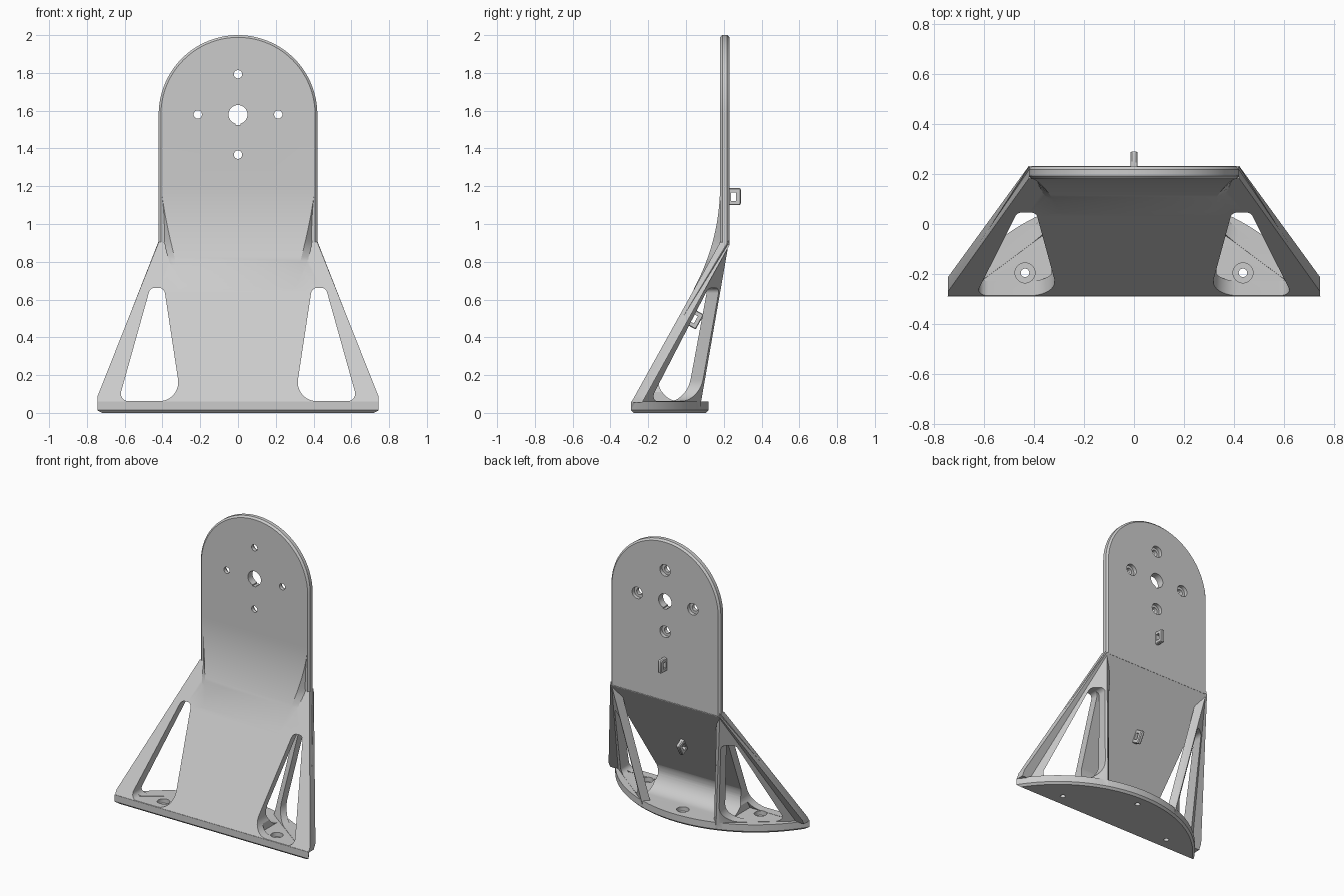
import bpy, bmesh
from math import sin, cos, pi, radians, sqrt, atan2
from mathutils import Vector

if "Cube" in bpy.data.objects:
    bpy.data.objects.remove(bpy.data.objects["Cube"])


def loft(name, rings):
    """Closed solid skinned through equal-length rings of points."""
    bm = bmesh.new()
    vs = [[bm.verts.new(p) for p in r] for r in rings]
    n = len(vs[0])
    for a, b in zip(vs, vs[1:]):
        for i in range(n):
            j = (i + 1) % n
            bm.faces.new((a[i], a[j], b[j], b[i]))
    bm.faces.new(vs[0])
    bm.faces.new(vs[-1])
    bmesh.ops.recalc_face_normals(bm, faces=bm.faces)
    me = bpy.data.meshes.new(name)
    bm.to_mesh(me)
    bm.free()
    ob = bpy.data.objects.new(name, me)
    bpy.context.collection.objects.link(ob)
    return ob


def hull(name, pts):
    bm = bmesh.new()
    for p in pts:
        bm.verts.new(p)
    bmesh.ops.convex_hull(bm, input=bm.verts)
    bmesh.ops.recalc_face_normals(bm, faces=bm.faces)
    me = bpy.data.meshes.new(name)
    bm.to_mesh(me)
    bm.free()
    ob = bpy.data.objects.new(name, me)
    bpy.context.collection.objects.link(ob)
    return ob


def rounded(corners, steps=10):
    """2D polygon from (x, y, radius) corners."""
    out, n = [], len(corners)
    for i, (x, y, r) in enumerate(corners):
        p = Vector((x, y))
        u = (Vector(corners[i - 1][:2]) - p).normalized()
        v = (Vector(corners[(i + 1) % n][:2]) - p).normalized()
        half = u.angle(v) / 2
        c = p + (u + v).normalized() * (r / sin(half))
        a = p + u * (r * cos(half) / sin(half)) - c
        b = p + v * (r * cos(half) / sin(half)) - c
        a0 = atan2(a.y, a.x)
        da = (atan2(b.y, b.x) - a0 + pi) % (2 * pi) - pi
        for k in range(steps + 1):
            t = a0 + da * k / steps
            out.append((c.x + r * cos(t), c.y + r * sin(t)))
    return out


def drill(axis, u, v, steps):
    """Stepped round cutter; steps are (radius, position along axis)."""
    rings = []
    for r, t in steps:
        c = [(u + r * cos(2 * pi * k / 32), v + r * sin(2 * pi * k / 32)) for k in range(32)]
        rings.append([(a, b, t) if axis == 'z' else (a, t, b) for a, b in c])
    return loft("drill", rings)


def boolean(target, tool, op):
    m = target.modifiers.new("bool", 'BOOLEAN')
    m.operation, m.solver, m.object = op, 'EXACT', tool
    bpy.context.view_layer.objects.active = target
    bpy.ops.object.modifier_apply(modifier=m.name)
    bpy.data.objects.remove(tool)


SLOPE, FRONT = 0.555, -0.29
def panel_y(z):
    return FRONT + SLOPE * (z - 0.055)

# base: circular segment with a chamfered underside
def base_ring(z, d):
    r, cy, f = 0.882 - d, -0.762, FRONT + d
    e = atan2(f - cy, sqrt(r * r - (f - cy) ** 2))
    return [(r * cos(e + (pi - 2 * e) * k / 64), cy + r * sin(e + (pi - 2 * e) * k / 64), z)
            for k in range(65)]

bracket = loft("bracket", [base_ring(0, 0.014), base_ring(0.014, 0), base_ring(0.06, 0)])

# upright plate with round top and chamfered rim
def plate_ring(y, d):
    r = 0.42 - d
    return [(-r, y, 0.885)] + [(-r * cos(pi * k / 64), y, 1.58 + r * sin(pi * k / 64))
                              for k in range(65)] + [(r, y, 0.885)]

plate = loft("upright_plate", [plate_ring(0.18, 0.012), plate_ring(0.192, 0),
                               plate_ring(0.218, 0), plate_ring(0.23, 0.012)])

# leaning front panel
def panel_ring(off, top):
    half = [(0.743, 0.055), (0.743, 0.09), (0.42, top)]
    pts = half + [(-x, z) for x, z in reversed(half)]
    return [(x, panel_y(z) + off, z) for x, z in pts]

panel = loft("leaning_panel", [panel_ring(0, 0.905), panel_ring(0.058, 0.89)])

# large-radius blend between panel and plate
R, lean, rings = 1.13, radians(29), []
for k in range(25):
    a = lean * k / 24
    y, z = 0.18 - R + R * cos(a), 1.2 - R * sin(a)
    w = 0.407 - 0.12 * (k / 24) ** 1.3
    yb = min(0.18, panel_y(z)) + 0.02
    rings.append([(-w, y, z), (w, y, z), (0.407, yb, z), (-0.407, yb, z)])
blend = loft("front_blend", rings)

# inner fillet between panel back and base
fil = [(-0.25, 0.05), (-0.03, 0.05)]
for k in range(17):
    a = radians(-90 - 118.5 * k / 16)
    fil.append((-0.03 + 0.118 * cos(a), 0.178 + 0.118 * sin(a)))
fil.append((-0.16, 0.235))
fillet = loft("base_fillet", [[(x, y, z) for y, z in fil] for x in (-0.33, 0.33)])

parts = [plate, panel, blend, fillet]

# side walls running from front corners to the rear edge
for s in (-1, 1):
    parts.append(hull("side_wall", [(s * x, y, z) for x, y, z in (
        (0.741, -0.288, 0.02), (0.741, -0.27, 0.09), (0.67, -0.285, 0.02),
        (0.42, 0.228, 0.91), (0.375, 0.2, 0.91),
        (0.28, 0.073, 0.02), (0.24, 0.035, 0.02))]))

# cable loops on the back
def cable_loop(y, z, tilt):
    def ring(x, d):
        pts = rounded([(-0.01 - d, -0.045 + d, 0.008), (0.06 - d, -0.045 + d, 0.008),
                       (0.06 - d, 0.045 - d, 0.008), (-0.01 - d, 0.045 - d, 0.008)], 3)
        return [(x, y + p * cos(tilt) + q * sin(tilt), z - p * sin(tilt) + q * cos(tilt))
                for p, q in pts]
    ob = loft("cable_loop", [ring(-0.014, 0.004), ring(-0.008, 0),
                             ring(0.008, 0), ring(0.014, 0.004)])
    hole = [(0.008, -0.022), (0.036, -0.022), (0.036, 0.022), (0.008, 0.022)]
    cut = loft("loop_hole", [[(x, y + p * cos(tilt) + q * sin(tilt),
                               z - p * sin(tilt) + q * cos(tilt)) for p, q in hole]
                             for x in (-0.1, 0.1)])
    boolean(ob, cut, 'DIFFERENCE')
    return ob

parts += [cable_loop(0.23, 1.145, 0), cable_loop(panel_y(0.51) + 0.058, 0.51, lean)]

for p in parts:
    boolean(bracket, p, 'UNION')

# side windows cut straight through panel and walls
win = rounded([(0.30, 0.062, 0.1), (0.633, 0.062, 0.04), (0.465, 0.662, 0.033), (0.391, 0.662, 0.033)])
cutters = [loft("window", [[(s * x, y, z) for x, z in win] for y in (-0.6, 0.6)]) for s in (-1, 1)]

# shaft hole with key slot, and counterbored bolt holes
cutters.append(drill('y', 0, 1.58, [(0.05, 0.0), (0.05, 0.4)]))
cutters.append(loft("key_slot", [[(-0.014, y, 1.524), (0.014, y, 1.524), (0.014, y, 1.57), (-0.014, y, 1.57)]
                                 for y in (0.0, 0.4)]))
for x, z in ((0.213, 1.58), (-0.213, 1.58), (0, 1.793), (0, 1.367)):
    cutters.append(drill('y', x, z, [(0.022, 0.1), (0.022, 0.205), (0.04, 0.205), (0.04, 0.3)]))
for x, y in ((0.435, -0.195), (-0.435, -0.195), (0, 0.035)):
    cutters.append(drill('z', x, y, [(0.017, -0.1), (0.017, 0.03), (0.04, 0.03), (0.04, 0.09)]))
for c in cutters:
    boolean(bracket, c, 'DIFFERENCE')

bpy.ops.object.select_all(action='DESELECT')
bracket.select_set(True)
bpy.context.view_layer.objects.active = bracket
bpy.ops.object.shade_smooth_by_angle(angle=radians(25))
